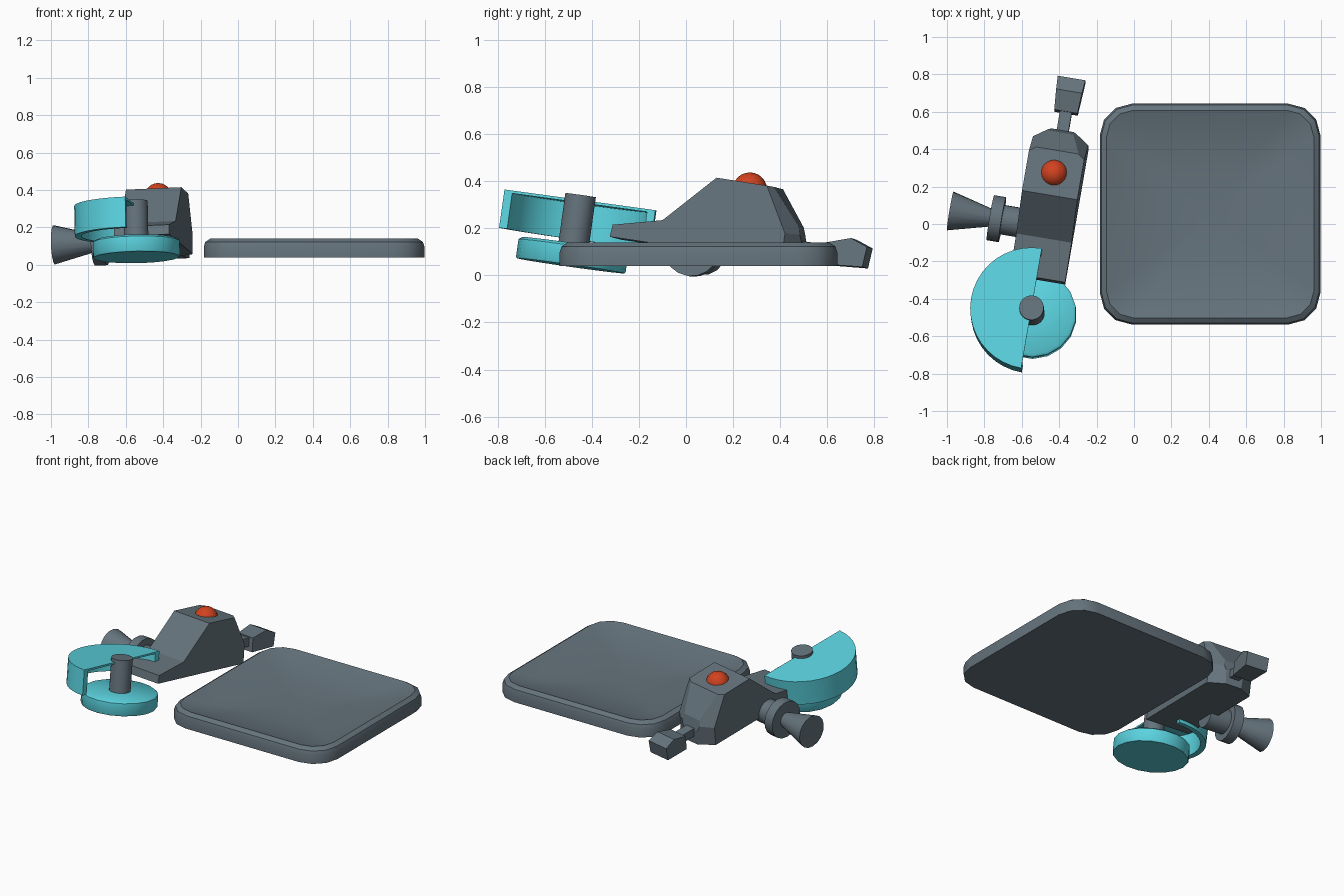
import bpy, bmesh, math
from mathutils import Matrix, Vector

if "Cube" in bpy.data.objects:
    bpy.data.objects.remove(bpy.data.objects["Cube"])

def material(name, rgb):
    m = bpy.data.materials.new(name)
    m.diffuse_color = (*rgb, 1)
    m.use_nodes = True
    m.node_tree.nodes["Principled BSDF"].inputs["Base Color"].default_value = m.diffuse_color
    return m

GREY = material("slate grey", (0.13, 0.172, 0.203))
CYAN = material("cyan", (0.105, 0.66, 0.75))
RED = material("button red", (0.64, 0.055, 0.014))

# pose of the grinder: turned, nose raised, slight roll
R = math.radians
POSE = (Matrix.Translation((-0.446, 0.077, 0)) @ Matrix.Rotation(R(-9.8), 4, 'Z')
        @ Matrix.Rotation(R(-7.7), 4, 'X') @ Matrix.Rotation(R(-2.5), 4, 'Y'))

def finish(bm, name, mat, matrix=POSE, smooth=None):
    bmesh.ops.remove_doubles(bm, verts=bm.verts, dist=1e-5)
    bmesh.ops.recalc_face_normals(bm, faces=bm.faces)
    me = bpy.data.meshes.new(name)
    bm.to_mesh(me)
    bm.free()
    ob = bpy.data.objects.new(name, me)
    bpy.context.collection.objects.link(ob)
    me.materials.append(mat)
    me.transform(matrix)
    if smooth:
        bpy.ops.object.select_all(action='DESELECT')
        ob.select_set(True)
        bpy.context.view_layer.objects.active = ob
        bpy.ops.object.shade_smooth_by_angle(angle=R(smooth))
    return ob

def prism(profile, half):
    """Side profile (y, z) extruded across x."""
    bm = bmesh.new()
    f = bm.faces.new([bm.verts.new((-half, y, z)) for y, z in profile])
    ext = bmesh.ops.extrude_face_region(bm, geom=[f])
    for v in ext["geom"]:
        if isinstance(v, bmesh.types.BMVert):
            v.co.x = half
    return bm

def lathe(profile, n, start=0, sweep=360):
    """Closed (radius, z) profile turned about z; part turns get end caps."""
    bm = bmesh.new()
    full = sweep == 360
    rings = []
    for i in range(n if full else n + 1):
        a = R(start + sweep * i / n)
        rings.append([bm.verts.new((r * math.cos(a), r * math.sin(a), z)) for r, z in profile])
    k = len(profile)
    for i in range(n):
        p, q = rings[i], rings[(i + 1) % len(rings)]
        for j in range(k):
            j2 = (j + 1) % k
            r1, r2 = profile[j][0], profile[j2][0]
            if r1 == 0 and r2 == 0:
                continue
            if r1 == 0:
                bm.faces.new((p[j], p[j2], q[j2]))
            elif r2 == 0:
                bm.faces.new((p[j], p[j2], q[j]))
            else:
                bm.faces.new((p[j], p[j2], q[j2], q[j]))
    if not full:
        bm.faces.new(rings[0])
        bm.faces.new(rings[-1])
    return bm

# motor body: wedge profile, each rear corner cut upright below and sloping above
bm = prism([(-0.40, 0.105), (-0.395, 0.157), (-0.185, 0.205), (0.02, 0.415), (0.265, 0.41),
            (0.385, 0.26), (0.407, 0.19), (0.41, 0.097)], 0.15)
for s in (-1, 1):
    for co, no in (((s * 0.15, 0.345, 0.22), (s * 0.065, 0.095, 0.0)),
                   ((s * 0.15, 0.345, 0.22), (s * 0.065, 0.09, 0.05))):
        cut = bmesh.ops.bisect_plane(bm, geom=bm.verts[:] + bm.edges[:] + bm.faces[:],
                                     plane_co=co, plane_no=no, clear_outer=True)
        edges = [e for e in cut["geom_cut"] if isinstance(e, bmesh.types.BMEdge)]
        bmesh.ops.holes_fill(bm, edges=edges, sides=0)
finish(bm, "motor_body", GREY)

# power button
bm = bmesh.new()
bmesh.ops.create_uvsphere(bm, u_segments=24, v_segments=12, radius=0.073)
finish(bm, "power_button", RED, Matrix.Translation((-0.427, 0.271, 0.364)), 40)

# rear neck and flared plug
finish(prism([(0.36, 0.145), (0.36, 0.20), (0.55, 0.20), (0.55, 0.145)], 0.032), "rear_neck", GREY)
bm = prism([(0.508, 0.115), (0.508, 0.207), (0.615, 0.24), (0.69, 0.212), (0.682, 0.125)], 0.075)
for v in bm.verts:
    v.co.x *= 0.84 + 0.16 * (v.co.y - 0.508) / 0.18
finish(bm, "rear_plug", GREY)

# side handle: stub, flange and flared grip along local -x
HANDLE = POSE @ Matrix.Translation((0, -0.112, 0.115)) @ Matrix.Rotation(R(-90), 4, 'Y')
finish(lathe([(0, 0.10), (0.08, 0.10), (0.08, 0.25), (0, 0.25)], 16), "handle_stub", GREY, HANDLE, 35)
finish(lathe([(0, 0.24), (0.122, 0.24), (0.122, 0.305), (0, 0.305)], 18),
       "handle_flange", GREY, HANDLE, 35)
finish(lathe([(0, 0.29), (0.045, 0.29), (0.106, 0.523), (0, 0.523)], 16),
       "handle_grip", GREY, HANDLE, 35)

# grinding wheel, spindle and half guard share one axis
AXIS = POSE @ Matrix.Translation((0, -0.575, 0))
finish(lathe([(0, -0.037), (0.23, -0.037), (0.235, -0.03), (0.235, 0.045), (0.22, 0.056), (0, 0.056)], 18),
       "grinding_wheel", CYAN, AXIS, 50)
finish(lathe([(0, 0.03), (0.066, 0.03), (0.066, 0.266), (0, 0.266)], 20),
       "spindle", GREY, AXIS, 35)
finish(lathe([(0, 0.246), (0.328, 0.246), (0.328, 0.082), (0.293, 0.082), (0.293, 0.234), (0, 0.234)],
             20, 90, 180), "wheel_guard", CYAN, AXIS, 35)

# separate tray: stacked rounded squares, dished on top
def rounded_ring(bm, half, rad, z):
    pts = []
    for q in range(4):
        c = Matrix.Rotation(R(90 * q), 3, 'Z') @ Vector((half - rad, half - rad, 0))
        for i in range(4):
            a = R(90 * q + 30 * i)
            pts.append(bm.verts.new((c.x + rad * math.cos(a), c.y + rad * math.sin(a), z)))
    return pts

bm = bmesh.new()
rings = [rounded_ring(bm, h, r, z) for h, r, z in
         [(0.59, 0.17, 0.04), (0.59, 0.17, 0.095), (0.582, 0.165, 0.122), (0.555, 0.145, 0.14),
          (0.548, 0.138, 0.138), (0.42, 0.11, 0.100), (0.25, 0.07, 0.080), (0.09, 0.025, 0.072)]]
for p, q in zip(rings, rings[1:]):
    for i in range(len(p)):
        j = (i + 1) % len(p)
        bm.faces.new((p[i], p[j], q[j], q[i]))
bm.faces.new(rings[0])
bm.faces.new(rings[-1])
finish(bm, "tray", GREY, Matrix.Translation((0.407, 0.053, 0)), 35)
